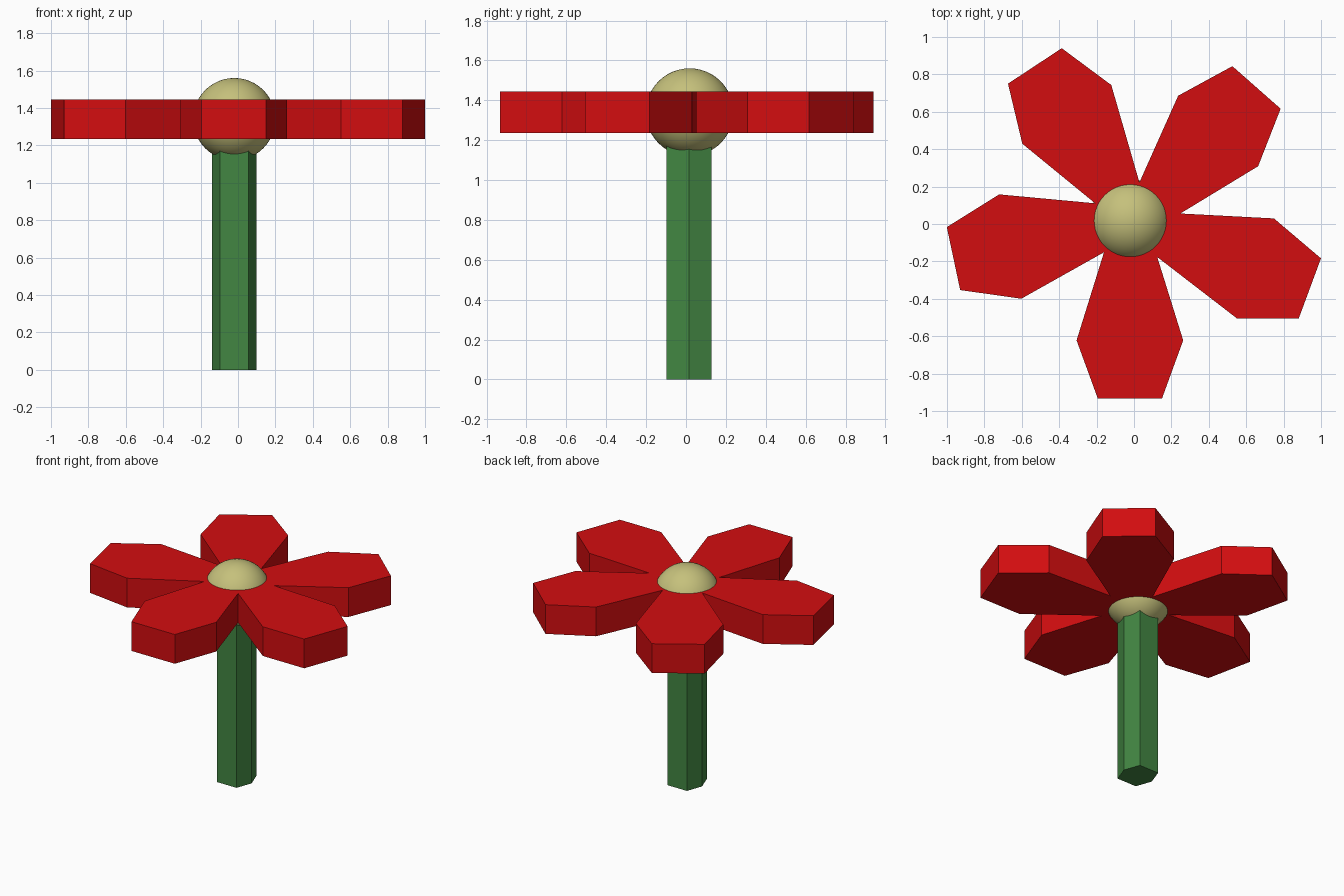
import bpy, bmesh
from math import radians, cos, sin

if "Cube" in bpy.data.objects:
    bpy.data.objects.remove(bpy.data.objects["Cube"])


def material(name, rgb):
    m = bpy.data.materials.new(name)
    m.diffuse_color = (*rgb, 1)
    m.use_nodes = True
    m.node_tree.nodes["Principled BSDF"].inputs["Base Color"].default_value = m.diffuse_color
    return m


red = material("petal_red", (0.65, 0.004, 0.005))
green = material("stem_green", (0.055, 0.24, 0.055))
yellow = material("centre_yellow", (0.56, 0.53, 0.20))


def prism(name, outline, z0, z1, mat):
    """Extrude a counter-clockwise xy outline from z0 to z1."""
    bm = bmesh.new()
    face = bm.faces.new([bm.verts.new((x, y, z0)) for x, y in outline])
    top = bmesh.ops.extrude_face_region(bm, geom=[face])["geom"]
    for v in top:
        if isinstance(v, bmesh.types.BMVert):
            v.co.z = z1
    bmesh.ops.recalc_face_normals(bm, faces=bm.faces)
    mesh = bpy.data.meshes.new(name)
    bm.to_mesh(mesh)
    bm.free()
    mesh.materials.append(mat)
    obj = bpy.data.objects.new(name, mesh)
    bpy.context.collection.objects.link(obj)
    return obj


CX, CY = -0.02, 0.015

# Stem: six-sided column running up into the flower centre
half = [(0.118, 0), (0.077, 0.113), (-0.077, 0.113)]
hexagon = half + [(-x, -y) for x, y in half]
prism("stem", [(CX + x, CY + y) for x, y in hexagon], 0, 1.3, green)

# Petals: one tapered profile (distance from tip, half width), hand-placed
# around the centre by tip midpoint and direction
profile = [(0.92, 0.095), (0.31, 0.285), (0, 0.172)]
placements = [(-0.022, -0.932, -90), (0.94, -0.345, -20.3), (0.655, 0.73, 48.6),
              (-0.53, 0.845, 123.4), (-0.965, -0.185, 192)]
for i, (tx, ty, deg) in enumerate(placements):
    c, s = cos(radians(deg)), sin(radians(deg))
    local = [(-d, -w) for d, w in profile] + [(-d, w) for d, w in reversed(profile)]
    prism(f"petal_{i + 1}", [(tx + u * c - v * s, ty + u * s + v * c) for u, v in local],
          1.235, 1.445, red)

# Flower centre: smooth ball poking out above and below the petals
bpy.ops.mesh.primitive_uv_sphere_add(segments=48, ring_count=24, radius=0.22,
                                     location=(CX, 0.018, 1.34))
ball = bpy.context.object
ball.name = "flower_centre"
ball.data.materials.append(yellow)
bpy.ops.object.shade_smooth()
